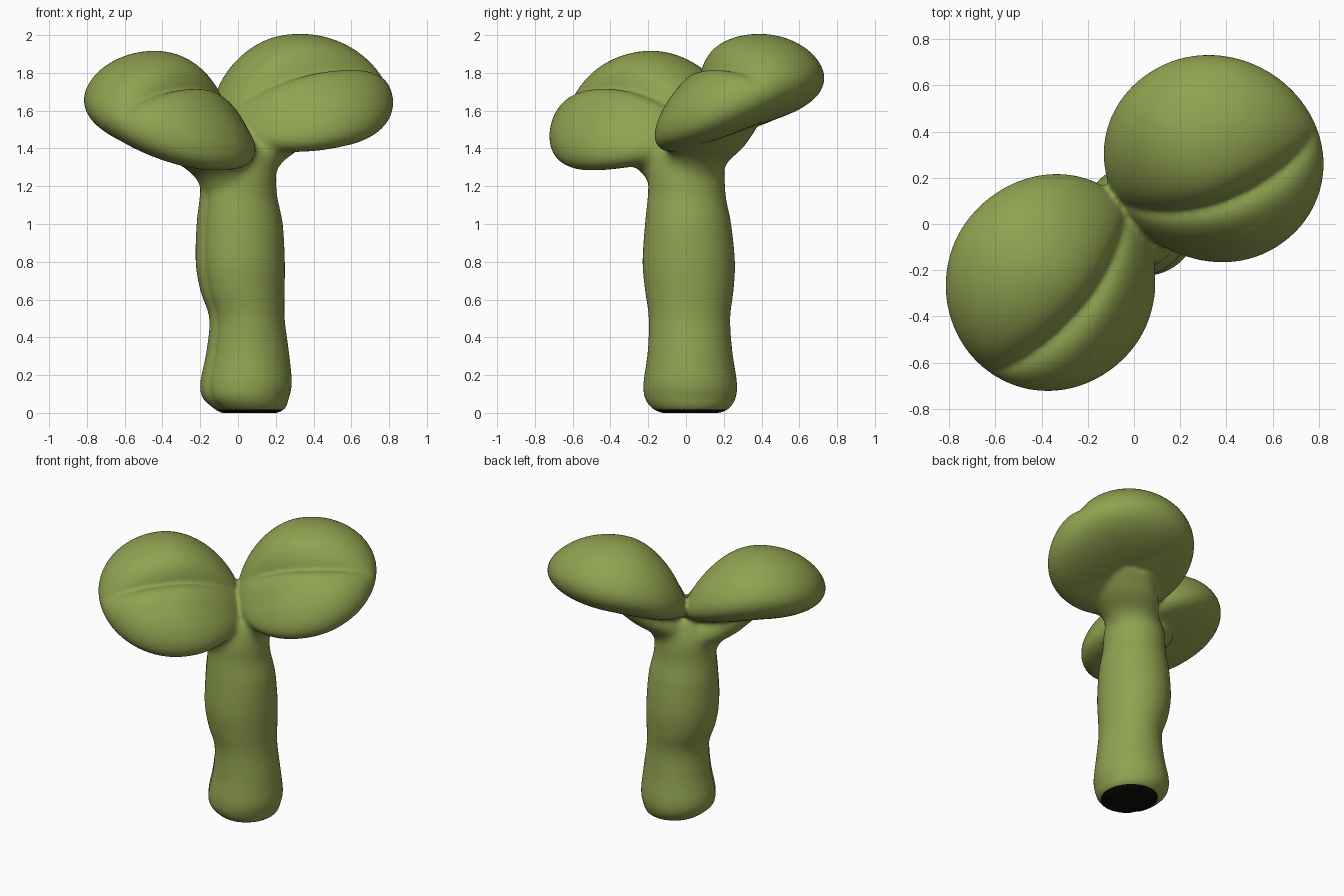
import bpy, bmesh, math
from mathutils import Vector

if "Cube" in bpy.data.objects:
    bpy.data.objects.remove(bpy.data.objects["Cube"])


def material(name, rgb):
    m = bpy.data.materials.new(name)
    m.diffuse_color = (*rgb, 1)
    m.use_nodes = True
    m.node_tree.nodes["Principled BSDF"].inputs["Base Color"].default_value = m.diffuse_color
    return m


green = material("leaf green", (0.28, 0.36, 0.08))
dark = material("dark underside", (0.005, 0.004, 0.002))
bm = bmesh.new()


def loft(rows, groove=0.0, steps=5, n=64):
    """Closed tube of horizontal ellipses; rows are (z, x0, x1, y0, y1)."""
    pts = [Vector(r) for r in rows]
    path = []
    for i in range(len(pts) - 1):
        p0, p1, p2 = pts[max(i - 1, 0)], pts[i], pts[i + 1]
        p3 = pts[min(i + 2, len(pts) - 1)]
        for s in range(steps):
            t = s / steps
            path.append(0.5 * (2 * p1 + (p2 - p0) * t + (2 * p0 - 5 * p1 + 4 * p2 - p3) * t * t
                               + (3 * p1 - p0 - 3 * p2 + p3) * t ** 3))
    path.append(pts[-1])
    rings = []
    for z, x0, x1, y0, y1 in path:
        ring = []
        for k in range(n):
            a = math.tau * k / n
            r = 1 - groove * math.exp(-((a - 3.75) / 0.1) ** 2)
            ring.append(bm.verts.new(((x0 + x1) / 2 + (x1 - x0) / 2 * r * math.cos(a),
                                      (y0 + y1) / 2 + (y1 - y0) / 2 * r * math.sin(a), z)))
        rings.append(ring)
    for a, b in zip(rings, rings[1:]):
        for k in range(n):
            j = (k + 1) % n
            bm.faces.new((a[k], a[j], b[j], b[k]))
    bm.faces.new(rings[0][::-1])
    bm.faces.new(rings[-1])


def leaf(center, normal, along, crease):
    """Puffy round leaf, drooping at its rim and base, with a curved crease on top."""
    n = Vector(normal).normalized()
    u = Vector(along)
    u = (u - n * u.dot(n)).normalized()
    v = n.cross(u)
    if v.y < 0:          # v always points to the back lobe
        v = -v
    v0, bend, u0 = crease
    made = bmesh.ops.create_uvsphere(bm, u_segments=128, v_segments=96, radius=1)
    for vert in made["verts"]:
        a, b, c = vert.co
        back, front, base = max(b, 0), max(-b, 0), max(-a, 0)
        droop = 0.05 * (a * a + b * b) + 0.07 * base ** 2 + 0.025 * b * b
        if c > 0:
            thick = 0.27 + 0.04 * back - 0.05 * base ** 1.5
            thick *= 1 - (0.22 - 0.25 * a) * min(1, 1.8 * front)
        else:
            thick = 0.205 + 0.06 * back + 0.03 * max(a, 0)
        a, b = a * 0.472, b * 0.487
        if c > 0:
            d = abs(b - (v0 + bend * (a - u0) ** 2))
            thick *= 1 - 0.42 * math.exp(-d / 0.07)
        vert.co = Vector(center) + u * a + v * b + n * (c * thick - droop)


# stem
loft([(0.0, -0.09, 0.21, -0.13, 0.18), (0.025, -0.13, 0.25, -0.18, 0.23),
      (0.08, -0.187, 0.27, -0.218, 0.263), (0.16, -0.2, 0.285, -0.225, 0.27),
      (0.32, -0.168, 0.27, -0.203, 0.246), (0.5, -0.152, 0.247, -0.197, 0.234),
      (0.65, -0.2, 0.247, -0.217, 0.252), (0.8, -0.224, 0.248, -0.23, 0.259),
      (1.0, -0.219, 0.237, -0.217, 0.239), (1.15, -0.202, 0.207, -0.202, 0.21),
      (1.3, -0.195, 0.195, -0.195, 0.2), (1.42, -0.15, 0.15, -0.15, 0.15)], groove=0.06)

# necks that flare from the stem into the underside of each leaf
for sx, drop in ((1, 0), (-1, 0.07)):
    rows = []
    for z, cx, cy, r in ((1.1, 0, 0, 0.15), (1.3, 0.05, 0.04, 0.165),
                         (1.4, 0.13, 0.1, 0.2), (1.5, 0.22, 0.17, 0.2)):
        rows.append((z - drop, sx * cx - r, sx * cx + r, sx * cy - r, sx * cy + r))
    loft(rows)

# leaves
leaf((0.345, 0.25, 1.70), (0, -0.39, 0.92), (0.866, 0.5, 0.21), (-0.13, 0.4, 0.2))
leaf((-0.333, -0.275, 1.605), (0.31, -0.28, 0.91), (-0.66, -0.75, 0), (-0.08, 0.2, 0))

bmesh.ops.recalc_face_normals(bm, faces=bm.faces[:])
mesh = bpy.data.meshes.new("sprout")
bm.to_mesh(mesh)
bm.free()
sprout = bpy.data.objects.new("sprout", mesh)
bpy.context.collection.objects.link(sprout)
bpy.context.view_layer.objects.active = sprout
sprout.select_set(True)

# fuse the parts into one soft skin
fuse = sprout.modifiers.new("fuse", "REMESH")
fuse.mode = "VOXEL"
fuse.voxel_size = 0.013
bpy.ops.object.modifier_apply(modifier="fuse")

# smooth lightly everywhere, strongly where the necks meet stem and leaves
joint = sprout.vertex_groups.new(name="joint")
for v in sprout.data.vertices:
    r = math.hypot(v.co.x, v.co.y)
    w = math.exp(-((v.co.z - 1.34) / 0.11) ** 2 - (r / 0.36) ** 4)
    if w > 0.01:
        joint.add([v.index], w, "REPLACE")
for name, count, group in (("soften", 5, ""), ("blend", 60, "joint")):
    soft = sprout.modifiers.new(name, "SMOOTH")
    soft.factor = 0.5
    soft.iterations = count
    soft.vertex_group = group
    bpy.ops.object.modifier_apply(modifier=name)

# dark cut end of the stem
mesh = sprout.data
mesh.materials.clear()
mesh.materials.append(green)
mesh.materials.append(dark)
bm = bmesh.new()
bm.from_mesh(mesh)
low = min(v.co.z for v in bm.verts)
for v in bm.verts:
    v.co.z -= low * max(0, 1 - v.co.z)
bmesh.ops.bisect_plane(bm, geom=bm.verts[:] + bm.edges[:] + bm.faces[:],
                       plane_co=(0, 0, 0.018), plane_no=(0, 0, 1))
for f in bm.faces:
    f.smooth = True
    f.material_index = 1 if f.calc_center_median().z < 0.018 else 0
bm.to_mesh(mesh)
bm.free()
